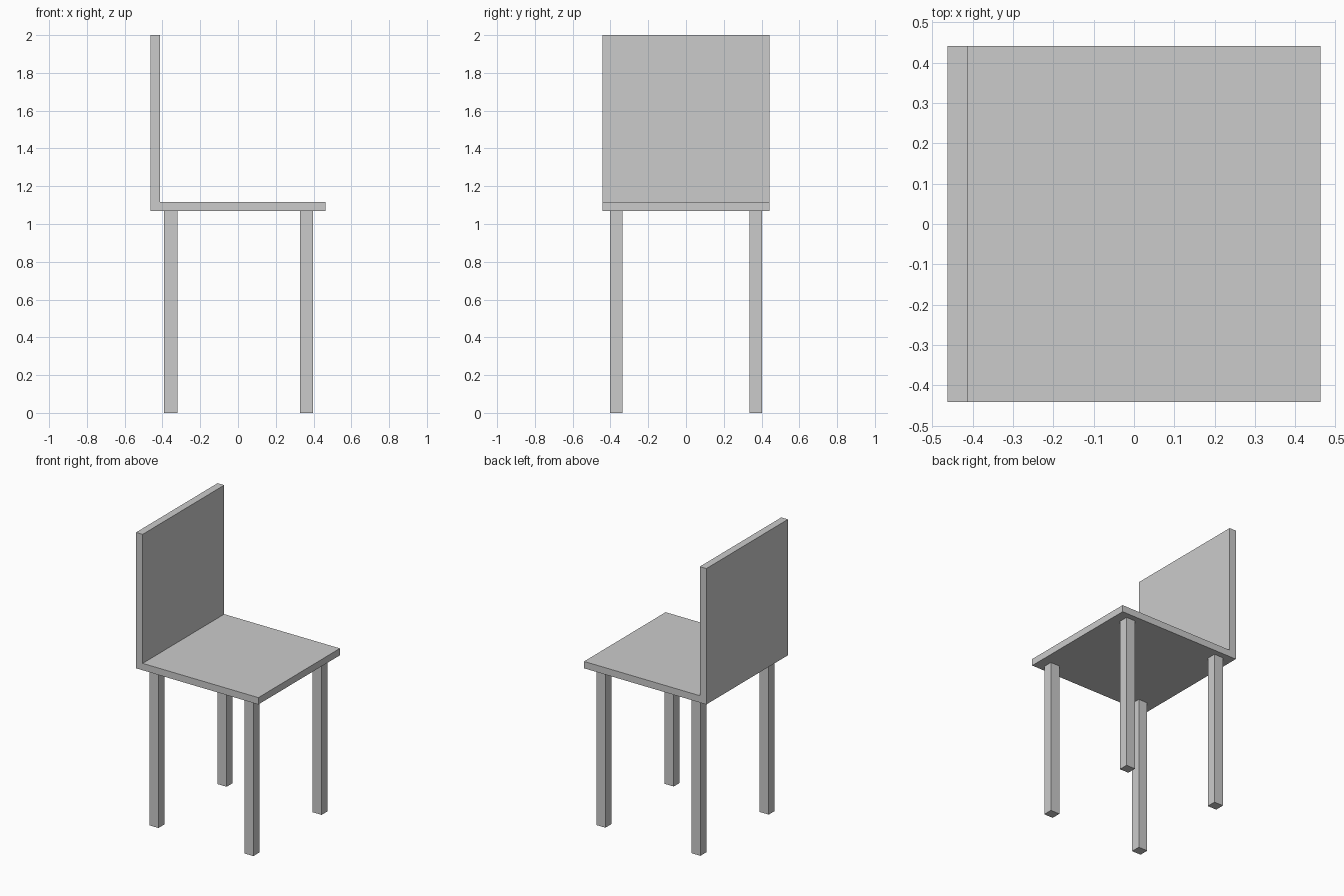
import bpy, bmesh

if "Cube" in bpy.data.objects:
    bpy.data.objects.remove(bpy.data.objects["Cube"])


def finish(name, bm):
    bmesh.ops.recalc_face_normals(bm, faces=bm.faces)
    mesh = bpy.data.meshes.new(name)
    bm.to_mesh(mesh)
    bm.free()
    obj = bpy.data.objects.new(name, mesh)
    bpy.context.collection.objects.link(obj)
    return obj


def extrude_profile(name, profile, half_width):
    """Extrude an x-z outline along y."""
    bm = bmesh.new()
    face = bm.faces.new([bm.verts.new((x, -half_width, z)) for x, z in profile])
    new = bmesh.ops.extrude_face_region(bm, geom=[face], use_keep_orig=True)["geom"]
    verts = [v for v in new if isinstance(v, bmesh.types.BMVert)]
    bmesh.ops.translate(bm, verts=verts, vec=(0, 2 * half_width, 0))
    return finish(name, bm)


def box(name, center, size):
    bm = bmesh.new()
    bmesh.ops.create_cube(bm, size=1)
    bmesh.ops.scale(bm, verts=bm.verts, vec=size)
    bmesh.ops.translate(bm, verts=bm.verts, vec=center)
    return finish(name, bm)


SEAT_BOTTOM, SEAT_TOP = 1.07, 1.117

# Seat and backrest: one continuous L-shaped panel
extrude_profile("seat_and_backrest", [
    (-0.463, SEAT_BOTTOM), (0.463, SEAT_BOTTOM), (0.463, SEAT_TOP),
    (-0.413, SEAT_TOP), (-0.413, 2.0), (-0.463, 2.0)], 0.441)

# Four square legs
for end, x in (("back", -0.356), ("front", 0.363)):
    for side, y in (("right", -0.369), ("left", 0.369)):
        box(f"{end}_{side}_leg", (x, y, SEAT_BOTTOM / 2), (0.069, 0.065, SEAT_BOTTOM))
